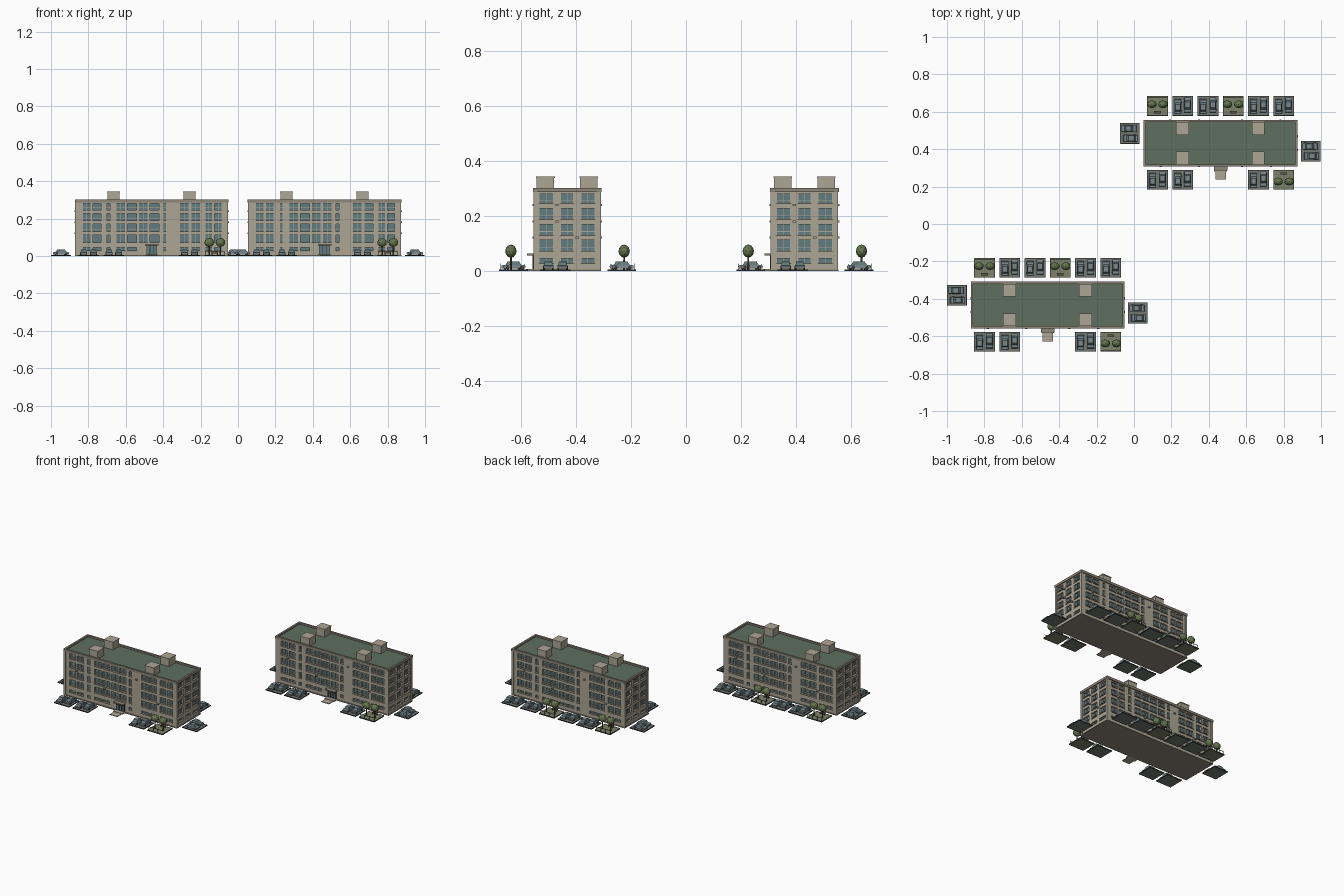
import bpy, bmesh, math
from mathutils import Matrix, Vector

if "Cube" in bpy.data.objects:
    bpy.data.objects.remove(bpy.data.objects["Cube"])

def mat(name, c):
    m = bpy.data.materials.new(name)
    m.diffuse_color = (*c, 1)
    m.use_nodes = True
    m.node_tree.nodes["Principled BSDF"].inputs["Base Color"].default_value = m.diffuse_color
    return m

WALL = mat("wall", (.42, .38, .30)); ROOF = mat("roof_green", (.11, .16, .115))
GLASS = mat("glass", (.12, .20, .21)); FRAME = mat("frame", (.40, .39, .34))
TRIM = mat("trim", (.27, .24, .19)); PAVE = mat("paving", (.17, .19, .17))
LAWN = mat("lawn", (.20, .22, .14)); CAR = mat("car_paint", (.20, .25, .27))
DARK = mat("dark", (.035, .04, .04)); LEAF = mat("leaf", (.13, .18, .075))
WOOD = mat("wood", (.13, .10, .06))
W, D, H = .405, .119, .29          # half width, half depth, roof height
parts = []

def finish(name, bm, mats):
    me = bpy.data.meshes.new(name)
    bm.to_mesh(me); bm.free()
    for m in mats:
        me.materials.append(m)
    ob = bpy.data.objects.new(name, me)
    bpy.context.collection.objects.link(ob)
    parts.append(ob)
    return ob

def add_box(bm, lo, hi, M=Matrix()):
    lo, hi = Vector(lo), Vector(hi)
    bmesh.ops.create_cube(bm, size=1, matrix=M @ Matrix.Translation((lo + hi) / 2)
                          @ Matrix.Diagonal((*(hi - lo), 1)))

def boxes(name, items, m):
    bm = bmesh.new()
    for it in items:
        add_box(bm, *it)
    return finish(name, bm, [m])

# window layout: columns on long and short sides, five storeys
LONG = [(-.37, -.325), (-.315, -.27), (-.24, -.222), (-.19, -.14), (-.13, -.08), (-.07, -.02),
        (-.01, .04), (.06, .078), (.15, .2), (.21, .26), (.285, .325), (.335, .375)]
SHORT = [(-.102, -.05), (-.024, .024), (.05, .102)]
ROWS = [(.028, .045), (.073, .112), (.131, .170), (.189, .228), (.247, .280)]
SIDES = [("front", 0, W, D, LONG), ("right", 90, D, W, SHORT),
         ("back", 180, W, D, LONG), ("left", 270, D, W, SHORT)]

# walls with recessed glazing, window frames and sills
bm, frames, sills = bmesh.new(), [], []
for side, ang, hw, out, cols in SIDES:
    R = Matrix.Rotation(math.radians(ang), 4, 'Z')
    us = [-hw] + [u for c in cols for u in c] + [hw]
    zs = [0] + [z for r in ROWS for z in r] + [H]
    def quad(pts, mi=0):
        bm.faces.new([bm.verts.new(R @ Vector((u, d - out, z))) for u, z, d in pts]).material_index = mi
    for i in range(len(us) - 1):
        for j in range(len(zs) - 1):
            a, b, c, d = us[i], us[i + 1], zs[j], zs[j + 1]
            ring = [(a, c), (b, c), (b, d), (a, d)]
            door = side == "front" and j == 1 and a < .035 and b > -.035
            if i % 2 == 0 or j % 2 == 0 or door:
                quad([(u, z, 0) for u, z in ring])
                continue
            quad([(u, z, .010) for u, z in ring], 1)
            for k in range(4):
                p, q = ring[k], ring[(k + 1) % 4]
                quad([(*p, 0), (*q, 0), (*q, .010), (*p, .010)])
            t, f0, f1 = .002, .005 - out, .0099 - out
            for u in ([a, b - t, (a + b - t) / 2] if b - a > .03 else [a, b - t]):
                frames.append(((u, f0, c), (u + t, f1, d), R))
            if d - c > .02:
                z = c + (d - c) * .3
                frames.append(((a, f0, z), (b, f1, z + t), R))
            sills.append(((a - .003, -out - .003, c - .003), (b + .003, -out + .004, c), R))
bmesh.ops.remove_doubles(bm, verts=bm.verts, dist=1e-5)
finish("walls", bm, [WALL, GLASS])
boxes("window_frames", frames, FRAME)
boxes("window_sills", sills, TRIM)

# roof deck, foundation, parapet, corner pilasters, stair boxes
boxes("roof_deck", [((-W, -D, H - .004), (W, D, H + .003))], ROOF)
boxes("foundation", [((-W - .005, -D - .005, 0), (W + .005, D + .005, .005))], TRIM)
rim = []
for s in (-1, 1):
    for lo, hi in (((-W - .006, s * D - .006), (W + .006, s * D + .006)),
                   ((s * W - .006, -D + .006), (s * W + .006, D - .006))):
        rim.append(((*lo, H - .003), (*hi, .303)))
boxes("parapet", rim, TRIM)
boxes("corner_pilasters", [((x - .007, y - .007, 0), (x + .007, y + .007, H))
                           for x in (W - .003, -W + .003) for y in (D - .003, -D + .003)], WALL)
huts = [(x, y) for x in (-.204, .202) for y in (-.079, .079)]
boxes("roof_huts", [((x - .032, y - .032, H), (x + .032, y + .032, .339)) for x, y in huts], WALL)
boxes("hut_caps", [((x - .034, y - .034, .339), (x + .034, y + .034, .345)) for x, y in huts], WALL)

# wall mounted cooling units
units = []
for side, ang, hw, out, cols in SIDES:
    R = Matrix.Rotation(math.radians(ang), 4, 'Z')
    spots = [(-.32, .18), (-.115, .122), (.115, .24), (.27, .122)] if hw == W else [(-.037, .24), (.037, .122), (-.037, .18)]
    for u, z in spots:
        units.append(((u - .006, -out - .008, z - .004), (u + .006, -out, z + .004), R))
boxes("cooling_units", units, FRAME)

# entrance
boxes("door", [((-.026, -D - .004, .006), (.026, -D, .055))], GLASS)
boxes("door_frame", [((x - .0015, -D - .007, .005), (x + .0015, -D, .056)) for x in (-.028, -.009, .009, .028)]
      + [((-.029, -D - .007, .042), (.029, -D, .044))], DARK)
boxes("canopy", [((-.036, -D - .027, .057), (.036, -D, .063))], TRIM)
boxes("entrance_path", [((-.028, -.194, 0), (.028, -D, .004)), ((-.034, -.15, 0), (.034, -D, .007))], WALL)

def car(M):
    # body and cabin are side profiles extruded across the width
    def prism(name, prof, w, taper, m):
        bm = bmesh.new()
        top = max(z for _, z in prof)
        rows = []
        for s in (-1, 1):
            rows.append([bm.verts.new(M @ Vector((s * w * (taper if z == top else 1), y, z))) for y, z in prof])
        n = len(prof)
        bm.faces.new(rows[0]); bm.faces.new(rows[1][::-1])
        for k in range(n):
            bm.faces.new((rows[0][k], rows[1][k], rows[1][(k + 1) % n], rows[0][(k + 1) % n]))
        bmesh.ops.recalc_face_normals(bm, faces=bm.faces)
        finish(name, bm, [m])
    prism("car_body", [(-.039, .009), (.039, .009), (.040, .017), (.036, .021), (-.034, .022), (-.040, .018)], .018, .94, CAR)
    prism("car_cabin", [(-.026, .021), (.022, .021), (.011, .032), (-.018, .032)], .0165, .82, GLASS)
    boxes("car_roof", [((-.0135, -.018, .032), (.0135, .011, .0335), M)], CAR)
    bm = bmesh.new()
    for x in (-.016, .016):
        for y in (-.025, .025):
            bmesh.ops.create_cone(bm, cap_ends=True, segments=10, radius1=.0065, radius2=.0065, depth=.006,
                                  matrix=M @ Matrix.Translation((x, y, .0115)) @ Matrix.Rotation(math.pi / 2, 4, 'Y'))
    finish("car_wheels", bm, [DARK])

def pad(name, M, m):
    boxes(name, [((-.054, -.051, 0), (.054, .051, .005), M)], m)
    boxes(name + "_kerb", [((-.055, s - .0015, 0), (.055, s + .0015, .006), M) for s in (-.051, .051)]
          + [((s - .0015, -.051, 0), (s + .0015, .051, .006), M) for s in (-.054, .054)], DARK)

def parking(M):
    pad("parking_pad", M, PAVE)
    car(M @ Matrix.Translation((-.026, -.004, 0)))
    car(M @ Matrix.Translation((.026, .004, 0)) @ Matrix.Rotation(math.pi, 4, 'Z'))

def garden(M):
    # in pad space -y points away from the building
    pad("garden_pad", M, LAWN)
    bm, bl = bmesh.new(), bmesh.new()
    for x in (-.03, .03):
        T = M @ Matrix.Translation((x, -.009, 0))
        bmesh.ops.create_cone(bm, cap_ends=True, segments=8, radius1=.004, radius2=.003, depth=.05,
                              matrix=T @ Matrix.Translation((0, 0, .03)))
        bmesh.ops.create_icosphere(bl, subdivisions=2, radius=1, matrix=T @ Matrix.Translation((0, 0, .072))
                                   @ Matrix.Diagonal((.026, .021, .024, 1)))
    finish("tree_trunks", bm, [WOOD])
    finish("tree_crowns", bl, [LEAF])
    boxes("bench", [((-.018, .028, .013), (.018, .038, .016), M), ((-.018, .038, .016), (.018, .040, .026), M)]
          + [((x - .002, .029, .004), (x + .002, .038, .013), M) for x in (-.014, .014)], WOOD)
    boxes("garden_rail", [((-.052, -.047, .024), (.052, -.045, .027), M)]
          + [((x - .001, -.047, .004), (x + .001, -.045, .027), M) for x in (-.051, -.017, .017, .051)], DARK)

# plots around the building
def at(x, y, deg=0):
    return Matrix.Translation((x, y, 0)) @ Matrix.Rotation(math.radians(deg), 4, 'Z')
for k in range(6):
    x = -.3375 + .135 * k
    (garden if k in (0, 3) else parking)(at(x, .199, 180))
    if k not in (2, 3):
        (garden if k == 5 else parking)(at(x, -.196))
parking(at(-.485, .0525, 90))
parking(at(.4825, -.0425, 90))

# two identical blocks, diagonally offset
for ob in list(parts):
    twin = ob.copy()
    bpy.context.collection.objects.link(twin)
    ob.location = (-.4615, -.4335, 0)
    twin.location = (.4630, .4320, 0)
